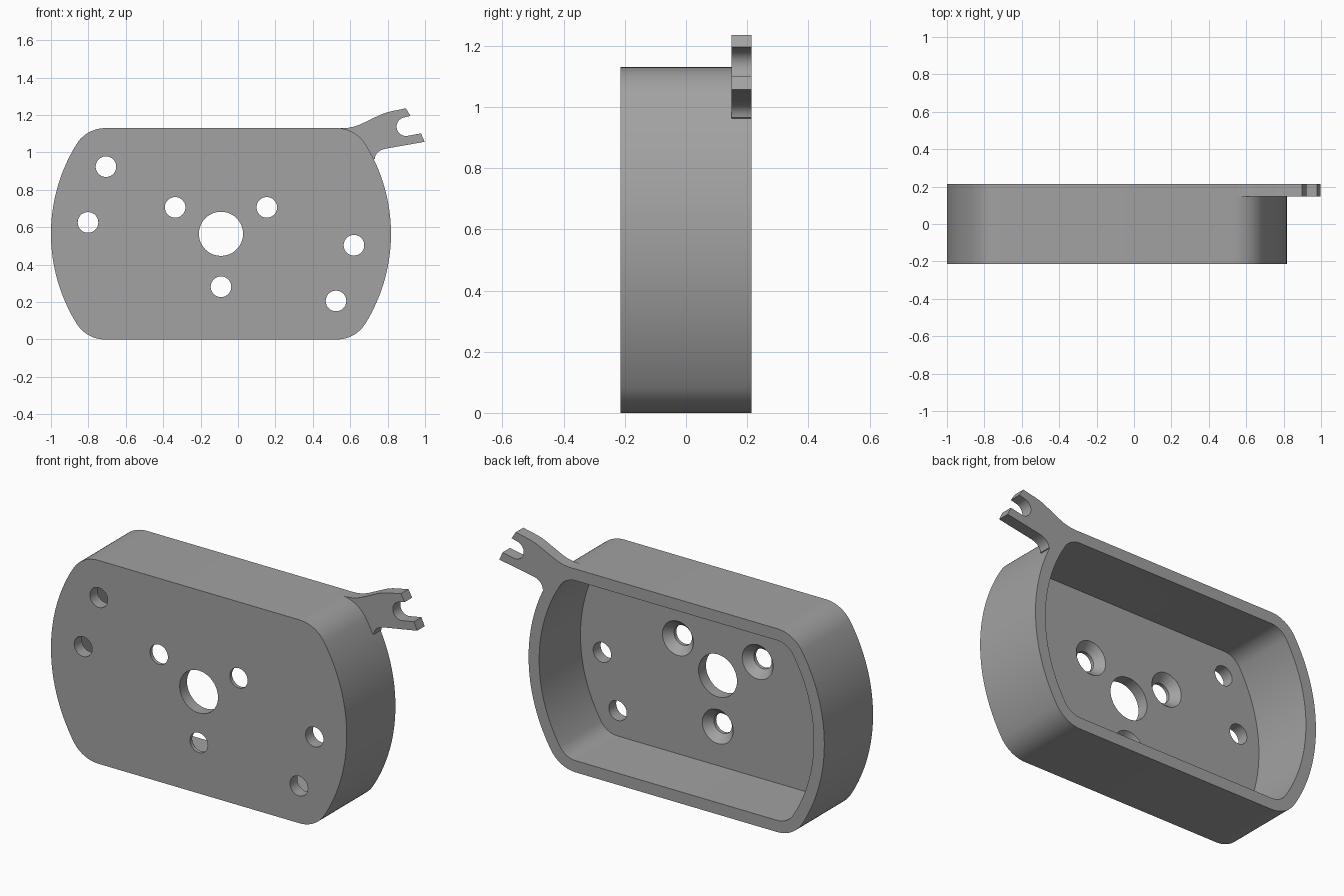
import bpy, bmesh, math
from mathutils import Vector

if "Cube" in bpy.data.objects:
    bpy.data.objects.remove(bpy.data.objects["Cube"])

CX, CZ = -0.091, 0.565          # centre of the housing face
FRONT, BACK = -0.214, 0.214
WALL = 0.065
FLOOR = FRONT + WALL

grey = bpy.data.materials.new("grey plastic")
grey.diffuse_color = (0.36, 0.36, 0.36, 1)
grey.use_nodes = True
grey.node_tree.nodes["Principled BSDF"].inputs["Base Color"].default_value = grey.diffuse_color


def loft(name, rings):
    """Solid from matching closed rings of points, capped at both ends."""
    bm = bmesh.new()
    loops = [[bm.verts.new(p) for p in ring] for ring in rings]
    n = len(loops[0])
    for a, b in zip(loops, loops[1:]):
        for i in range(n):
            j = (i + 1) % n
            bm.faces.new((a[i], a[j], b[j], b[i]))
    bm.faces.new(loops[0])
    bm.faces.new(loops[-1])
    bmesh.ops.recalc_face_normals(bm, faces=bm.faces)
    mesh = bpy.data.meshes.new(name)
    bm.to_mesh(mesh)
    bm.free()
    mesh.materials.append(grey)
    obj = bpy.data.objects.new(name, mesh)
    bpy.context.collection.objects.link(obj)
    return obj


def slab(name, outline, y0, y1):
    return loft(name, [[(x, y, z) for x, z in outline] for y in (y0, y1)])


def lathe(name, x, z, profile, n=48):
    """Round solid about a front-to-back axis; profile is (y, radius)."""
    turn = [2 * math.pi * i / n for i in range(n)]
    return loft(name, [[(x + r * math.cos(a), y, z + r * math.sin(a)) for a in turn]
                       for y, r in profile])


def arc(cx, cz, r, a0, a1, n):
    return [(cx + r * math.cos(a0 + (a1 - a0) * i / n),
             cz + r * math.sin(a0 + (a1 - a0) * i / n)) for i in range(n + 1)]


def bezier(p0, p1, p2, n=10):
    p0, p1, p2 = map(Vector, (p0, p1, p2))
    return [tuple(p0 * (1 - t) ** 2 + p1 * 2 * t * (1 - t) + p2 * t * t)
            for t in (i / n for i in range(n + 1))]


def housing_outline(inset):
    """Circle cut flat at top and bottom, with filleted corners."""
    R, h, r = 0.909 - inset, 0.565 - inset, 0.18 - inset
    fz = h - r
    fx = math.sqrt((R - r) ** 2 - fz ** 2)
    a = math.atan2(fz, fx)
    right = (arc(fx, -fz, r, -math.pi / 2, -a, 12)
             + arc(0, 0, R, -a, a, 40)[1:-1]
             + arc(fx, fz, r, a, math.pi / 2, 12))
    pts = right + [(-x, -z) for x, z in right]
    return [(CX + x, CZ + z) for x, z in pts]


def boolean(target, tool, operation):
    mod = target.modifiers.new("cut", 'BOOLEAN')
    mod.operation = operation
    mod.solver = 'EXACT'
    mod.object = tool
    bpy.context.view_layer.objects.active = target
    bpy.ops.object.modifier_apply(modifier=mod.name)
    bpy.data.objects.remove(tool)


# Housing block
housing = slab("housing", housing_outline(0), FRONT, BACK)

# Forked arm flush with the open back
tilt = math.radians(9.5)
fork = ([(0.45, 0.95), (0.45, 1.115), (0.54, 1.129)]
        + bezier((0.56, 1.13), (0.61, 1.13), (0.66, 1.153))
        + bezier((0.75, 1.196), (0.785, 1.213), (0.82, 1.22), 6)
        + [(0.897, 1.236), (0.922, 1.196)]
        + arc(0.898, 1.138, 0.05, math.pi / 2 + tilt, 1.5 * math.pi + tilt, 20)
        + [(0.978, 1.102), (0.998, 1.057)]
        + bezier((0.80, 1.022), (0.735, 1.012), (0.731, 0.965))
        + [(0.70, 0.95)])
boolean(housing, slab("arm", fork, 0.148, BACK), 'UNION')

# Hollow interior, open at the back
boolean(housing, slab("cavity", housing_outline(WALL), FLOOR, BACK + 0.1), 'DIFFERENCE')

# Shaft hole and plain mounting holes
holes = [(CX, CZ, 0.118)]
for dx, dz in ((0.615, -0.359), (0.711, -0.061)):
    holes += [(CX + s * dx, CZ + s * dz, 0.055) for s in (1, -1)]
for x, z, r in holes:
    boolean(housing, lathe("hole", x, z, [(FRONT - 0.1, r), (FLOOR + 0.1, r)]), 'DIFFERENCE')

# Three countersunk screw holes around the shaft
for deg in (30, 150, 270):
    a = math.radians(deg)
    tool = lathe("screw_hole", CX + 0.283 * math.cos(a), CZ + 0.283 * math.sin(a),
                 [(FRONT - 0.1, 0.055), (FLOOR - 0.045, 0.055), (FLOOR + 0.045, 0.135)])
    boolean(housing, tool, 'DIFFERENCE')

# Smooth curved walls, keep crisp edges
bpy.ops.object.select_all(action='DESELECT')
housing.select_set(True)
bpy.context.view_layer.objects.active = housing
bpy.ops.object.shade_smooth_by_angle(angle=math.radians(30))
